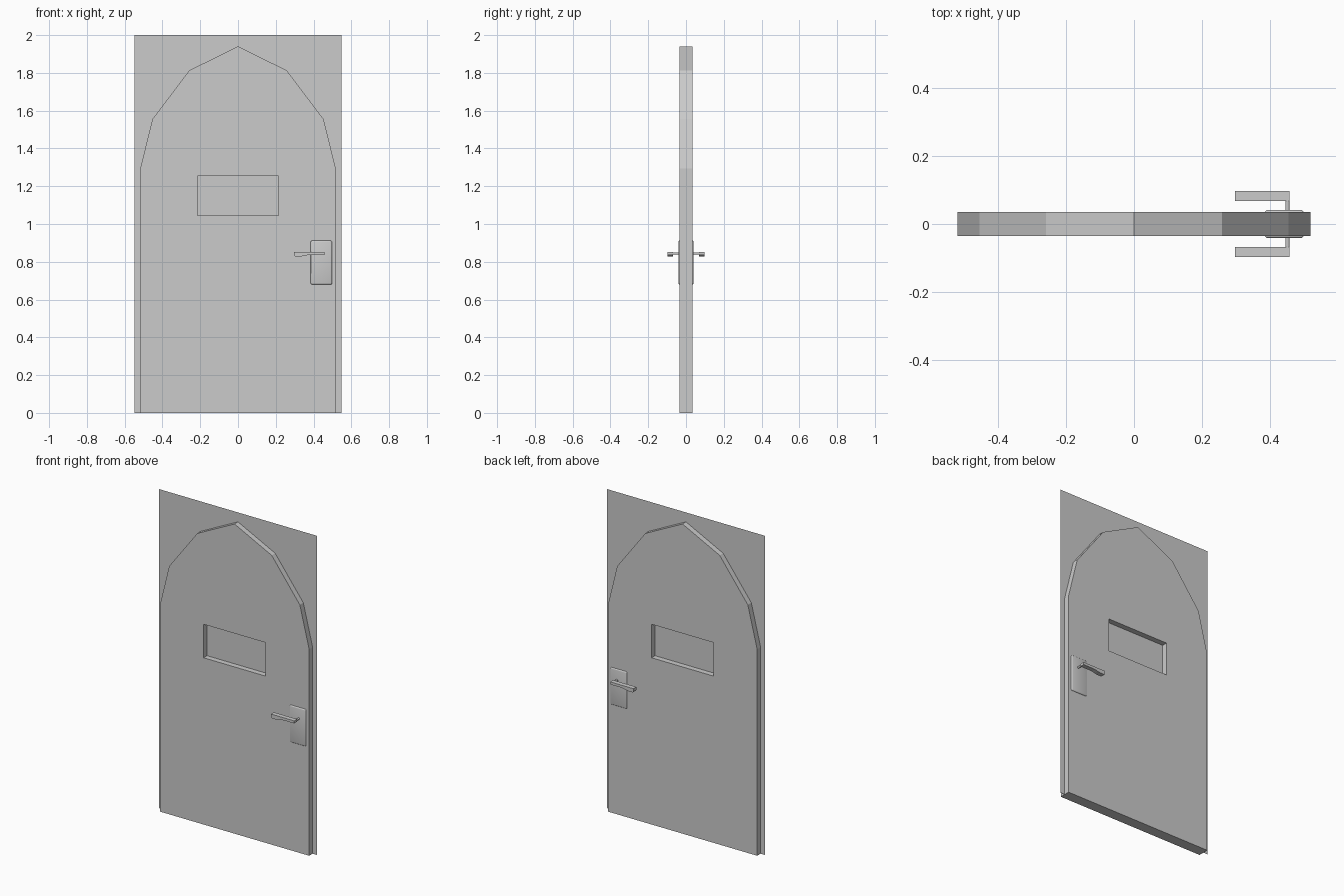
import bpy, bmesh, math
from mathutils import Vector

if "Cube" in bpy.data.objects:
    bpy.data.objects.remove(bpy.data.objects["Cube"])


def finish(name, bm):
    bmesh.ops.recalc_face_normals(bm, faces=bm.faces)
    me = bpy.data.meshes.new(name)
    bm.to_mesh(me)
    bm.free()
    ob = bpy.data.objects.new(name, me)
    bpy.context.collection.objects.link(ob)
    return ob


def slab(name, loops, y0, y1):
    """Fill outline loops (x, z), holes included, and extrude along y."""
    bm = bmesh.new()
    edges = []
    for pts in loops:
        vs = [bm.verts.new((x, y0, z)) for x, z in pts]
        edges += [bm.edges.new((vs[i - 1], vs[i])) for i in range(len(vs))]
    bmesh.ops.triangle_fill(bm, edges=edges, use_beauty=True, normal=(0, -1, 0))
    ext = bmesh.ops.extrude_face_region(bm, geom=bm.faces[:])
    moved = [g for g in ext["geom"] if isinstance(g, bmesh.types.BMVert)]
    bmesh.ops.translate(bm, verts=moved, vec=(0, y1 - y0, 0))
    return finish(name, bm)


# Thin wall sheet running through the middle of the door
bm = bmesh.new()
bm.faces.new([bm.verts.new((x, 0, z)) for x, z in
              [(-.548, 0), (.548, 0), (.548, 2), (-.548, 2)]])
finish("wall_sheet", bm)

# Arched door leaf with window opening
half = [(.5175, 0), (.5175, 1.294), (.453, 1.555), (.258, 1.813)]
arch = half + [(0, 1.941)] + [(-x, z) for x, z in reversed(half)]
window = [(-.214, 1.045), (.214, 1.045), (.214, 1.255), (-.214, 1.255)]
slab("door_leaf", [arch, window], -.0345, .0345)

# Lock plate, rounded, showing on both faces
bm = bmesh.new()
bmesh.ops.create_cube(bm, size=1)
bmesh.ops.scale(bm, vec=(.113, .082, .232), verts=bm.verts)
bmesh.ops.translate(bm, vec=(.441, 0, .796), verts=bm.verts)
bmesh.ops.bevel(bm, geom=bm.edges[:], offset=.007, segments=3,
                profile=.5, affect='EDGES')
plate = finish("lock_plate", bm)
bpy.context.view_layer.objects.active = plate
plate.select_set(True)
bpy.ops.object.shade_smooth_by_angle(angle=math.radians(40))

# Lever and spindle on each side
lever = [(.457, .837), (.457, .853), (.297, .853), (.297, .834), (.302, .828),
         (.330, .828), (.350, .831), (.372, .836), (.395, .837)]
for side, s in (("front", -1), ("back", 1)):
    slab(side + "_lever", [lever], s * .068, s * .097)
    bm = bmesh.new()
    bmesh.ops.create_cone(bm, cap_ends=True, segments=12, radius1=.006,
                          radius2=.006, depth=.032)
    for v in bm.verts:
        v.co = Vector((.450 + v.co.x, s * .054 + v.co.z, .844 + v.co.y))
    finish(side + "_spindle", bm)
